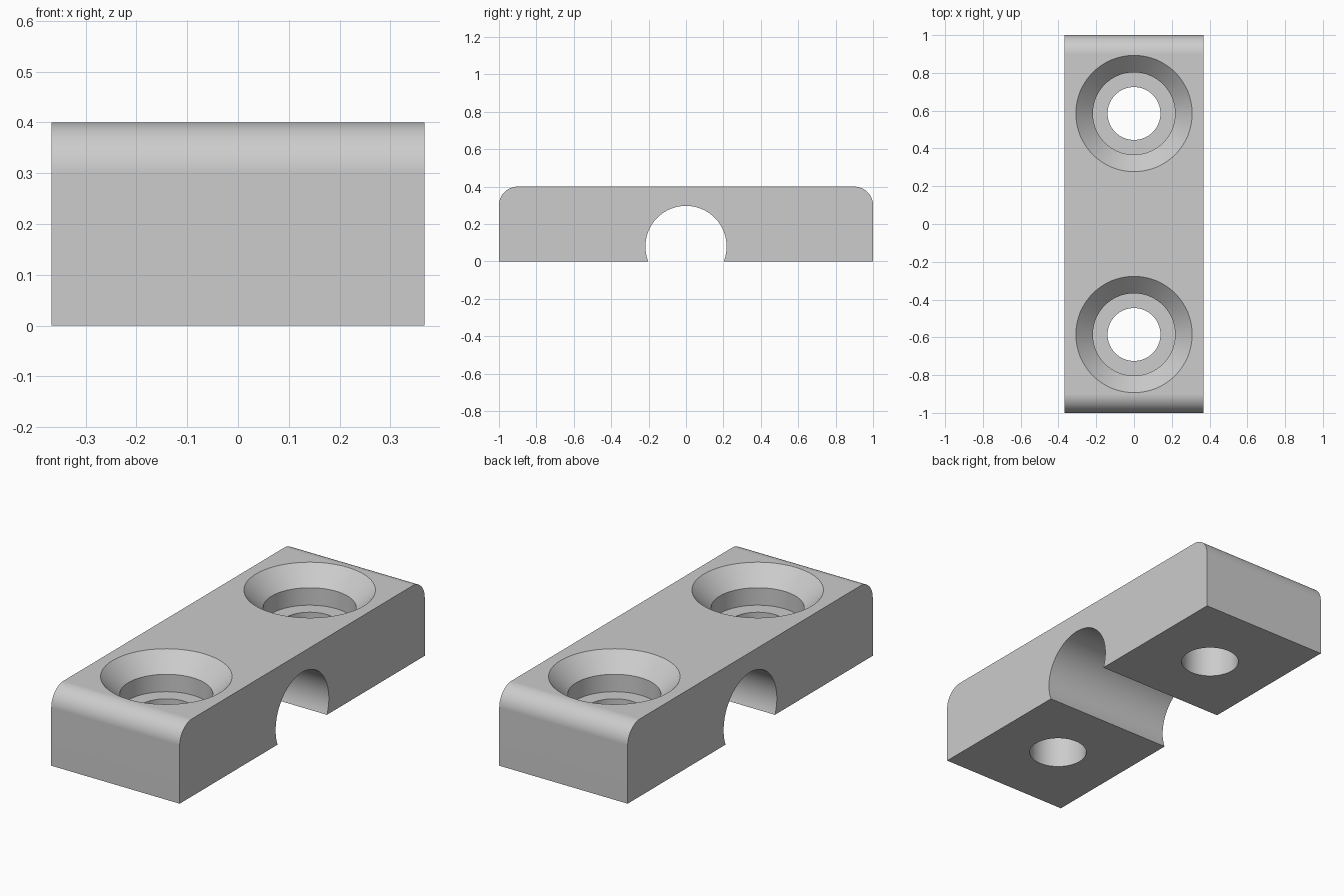
import bpy
import bmesh
from math import cos, sin, pi, asin

if "Cube" in bpy.data.objects:
    bpy.data.objects.remove(bpy.data.objects["Cube"], do_unlink=True)

HALF_W, HALF_L, HEIGHT, FILLET = 0.367, 1.0, 0.4, 0.1
CHANNEL_R, CHANNEL_Z = 0.217, 0.08
HOLE_Y = 0.585

grey = bpy.data.materials.new("plain grey")
grey.use_nodes = True
colour = (0.604, 0.604, 0.604, 1)
grey.diffuse_color = colour
grey.node_tree.nodes["Principled BSDF"].inputs["Base Color"].default_value = colour


def arc(cy, cz, r, start, end, steps):
    angles = [start + (end - start) * i / steps for i in range(steps + 1)]
    return [(cy + r * cos(a), cz + r * sin(a)) for a in angles]


def new_object(name, bm):
    bmesh.ops.recalc_face_normals(bm, faces=bm.faces)
    mesh = bpy.data.meshes.new(name)
    bm.to_mesh(mesh)
    bm.free()
    mesh.materials.append(grey)
    obj = bpy.data.objects.new(name, mesh)
    bpy.context.collection.objects.link(obj)
    return obj


# Clamp body: side profile with rounded top ends and a round cable channel
dip = asin(CHANNEL_Z / CHANNEL_R)
profile = [(HALF_L, 0)]
profile += arc(HALF_L - FILLET, HEIGHT - FILLET, FILLET, 0, pi / 2, 16)
profile += arc(FILLET - HALF_L, HEIGHT - FILLET, FILLET, pi / 2, pi, 16)
profile += [(-HALF_L, 0)]
profile += arc(0, CHANNEL_Z, CHANNEL_R, pi + dip, -dip, 64)

bm = bmesh.new()
side = bm.faces.new([bm.verts.new((-HALF_W, y, z)) for y, z in profile])
extruded = bmesh.ops.extrude_face_region(bm, geom=[side])["geom"]
bmesh.ops.translate(bm, vec=(2 * HALF_W, 0, 0),
                    verts=[g for g in extruded if isinstance(g, bmesh.types.BMVert)])
body = new_object("clamp_body", bm)


# Screw hole cutter: through bore, counterbore and countersink as stacked rings
def hole_cutter(name, y):
    sections = [(0.14, -0.1), (0.14, 0.22), (0.218, 0.22),
                (0.218, 0.31), (0.308, HEIGHT), (0.308, 0.5)]
    n = 64
    bm = bmesh.new()
    rings = [[bm.verts.new((r * cos(2 * pi * i / n), y + r * sin(2 * pi * i / n), z))
              for i in range(n)] for r, z in sections]
    for low, high in zip(rings, rings[1:]):
        for i in range(n):
            j = (i + 1) % n
            bm.faces.new((low[i], low[j], high[j], high[i]))
    bm.faces.new(rings[0])
    bm.faces.new(rings[-1])
    cutter = new_object(name, bm)
    cutter.hide_render = True
    return cutter


bpy.ops.object.select_all(action='DESELECT')
body.select_set(True)
bpy.context.view_layer.objects.active = body

for name, y in (("front_hole_cutter", -HOLE_Y), ("back_hole_cutter", HOLE_Y)):
    cutter = hole_cutter(name, y)
    mod = body.modifiers.new("screw hole", 'BOOLEAN')
    mod.operation = 'DIFFERENCE'
    mod.solver = 'EXACT'
    mod.object = cutter
    bpy.ops.object.modifier_apply(modifier=mod.name)
    bpy.data.objects.remove(cutter, do_unlink=True)

# Smooth rounded surfaces, crisp edges and flat faces
bpy.ops.object.shade_smooth_by_angle(angle=pi / 6)
weighted = body.modifiers.new("flat face normals", 'WEIGHTED_NORMAL')
weighted.keep_sharp = True
